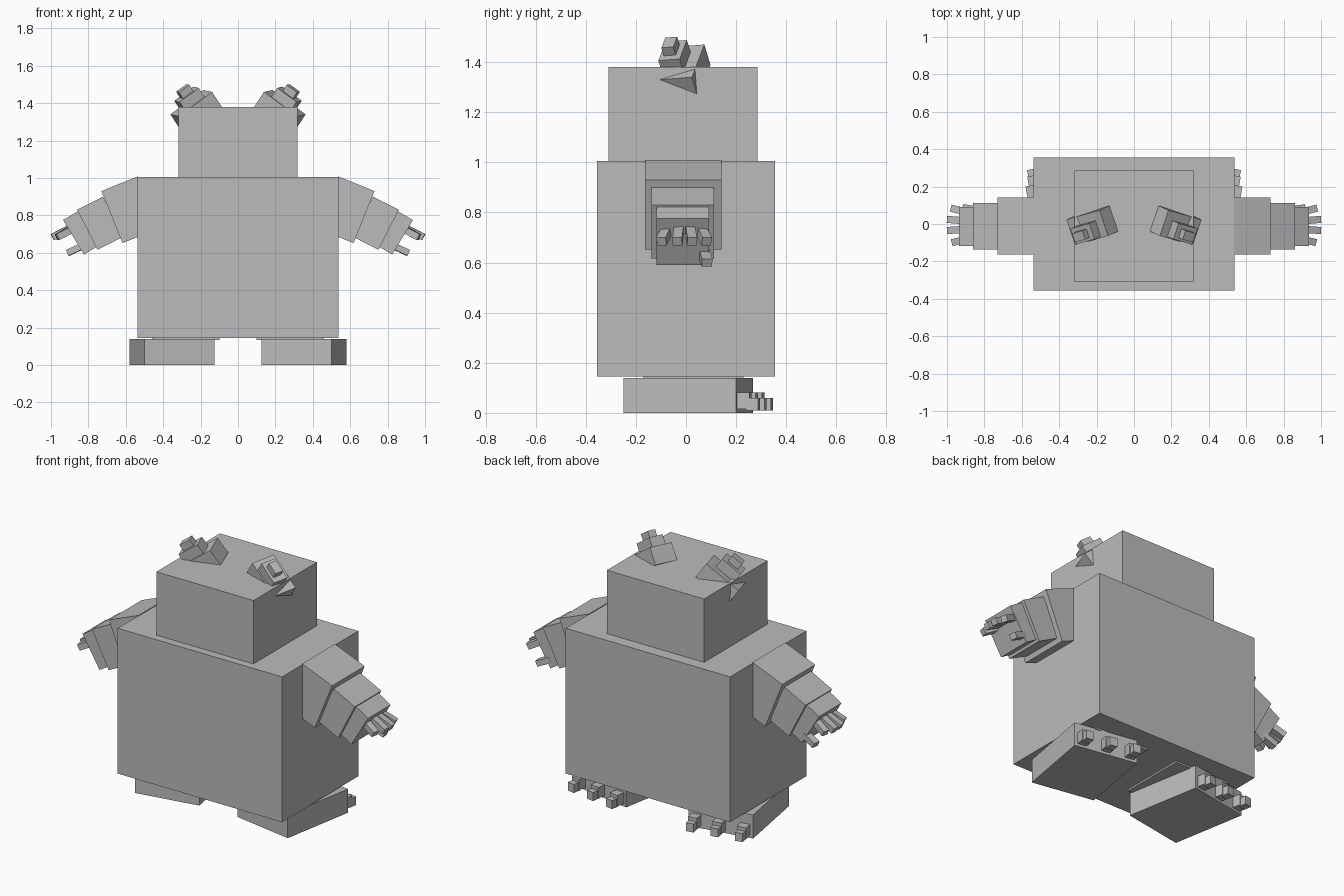
import bpy
import bmesh
from math import radians, sin, cos
from mathutils import Vector

cube = bpy.data.objects.get("Cube")
if cube:
    bpy.data.objects.remove(cube, do_unlink=True)

grey = bpy.data.materials.new("plain_grey")
grey.use_nodes = True
GREY = (0.5, 0.5, 0.5, 1)
grey.diffuse_color = GREY
grey.node_tree.nodes["Principled BSDF"].inputs["Base Color"].default_value = GREY

X, Y, Z = Vector((1, 0, 0)), Vector((0, 1, 0)), Vector((0, 0, 1))


def box(name, center, size, axes=(X, Y, Z), side=1):
    """Box along the given axes; side -1 mirrors it across x."""
    bm = bmesh.new()
    bmesh.ops.create_cube(bm, size=1)
    for v in bm.verts:
        p = Vector(center)
        for axis, length, c in zip(axes, size, v.co.copy()):
            p = p + axis * length * c
        v.co = (p.x * side, p.y, p.z)
    bmesh.ops.recalc_face_normals(bm, faces=bm.faces)
    mesh = bpy.data.meshes.new(name)
    bm.to_mesh(mesh)
    bm.free()
    mesh.materials.append(grey)
    bpy.context.collection.objects.link(bpy.data.objects.new(name, mesh))


def pair(name, center, size, axes=(X, Y, Z)):
    box("left_" + name, center, size, axes, 1)
    box("right_" + name, center, size, axes, -1)


def limb(name, tip, droop, length, thick, y, width, yaw=0):
    """Arm piece placed by the top corner of its outer end."""
    a, b = radians(droop), radians(yaw)
    along = Vector((cos(a) * cos(b), cos(a) * sin(b), -sin(a)))
    across = Vector((-sin(b), cos(b), 0))
    up = along.cross(across)
    center = Vector((tip[0], y, tip[1])) - along * length / 2 - up * thick / 2
    pair(name, center, (length, width, thick), (along, across, up))


# Body and head
box("body", (0, 0, 0.575), (1.076, 0.712, 0.86))
box("head", (0, -0.012, 1.19), (0.636, 0.594, 0.38))

# Arms
limb("upper_arm", (0.73, 0.93), 22, 0.21, 0.30, -0.011, 0.306)
limb("forearm", (0.86, 0.83), 27, 0.155, 0.24, -0.013, 0.248)
limb("hand", (0.935, 0.775), 31, 0.10, 0.215, -0.013, 0.21)

# Fingers fan out, thumb sits below
for i, (y, x, yaw) in enumerate([(-0.1, 0.975, -14), (-0.035, 1.0, -4),
                                 (0.025, 1.0, 5), (0.085, 0.98, 14)]):
    limb(f"finger_{i + 1}", (x, 0.7), 27, 0.11, 0.036, y, 0.038, yaw)
limb("thumb", (0.917, 0.615), 25, 0.09, 0.034, 0.085, 0.042, 8)

# Legs and splayed feet
pair("leg", (0.28, 0.03, 0.22), (0.36, 0.4, 0.17))
turn = radians(10)
foot_y = Vector((sin(turn), cos(turn), 0))
foot_x = Vector((cos(turn), -sin(turn), 0))
foot_axes = (foot_x, foot_y, Z)
foot = Vector((0.3525, 0.0085, 0.07))
pair("foot", foot, (0.381, 0.457, 0.14), foot_axes)

# Toes, each a base and a smaller tip
foot_end = foot + foot_y * 0.2285
for i in range(3):
    root = foot_end + foot_x * (i - 1) * 0.145
    base = root + foot_y * 0.015
    tip = root + foot_y * 0.06
    base.z, tip.z = 0.048, 0.035
    pair(f"toe_base_{i + 1}", base, (0.055, 0.07, 0.065), foot_axes)
    pair(f"toe_tip_{i + 1}", tip, (0.045, 0.05, 0.05), foot_axes)

# Stepped ears leaning outward and forward
ear_up = Vector((0.53, -0.24, 0.81)).normalized()
ear_x = Vector((0.19, -0.055, -0.12))
ear_x = (ear_x - ear_up * ear_x.dot(ear_up)).normalized()
ear_y = ear_up.cross(ear_x)
ear_axes = (ear_x, ear_y, ear_up)
top = Vector((0.25, -0.02, 1.4))
pair("ear_base", top - ear_up * 0.05, (0.225, 0.145, 0.1), ear_axes)
mid = top + ear_up * 0.025 - ear_y * 0.02
pair("ear_middle", mid, (0.13, 0.09, 0.07), ear_axes)
pair("ear_tip", mid + ear_up * 0.05 - ear_y * 0.004, (0.07, 0.05, 0.05), ear_axes)
